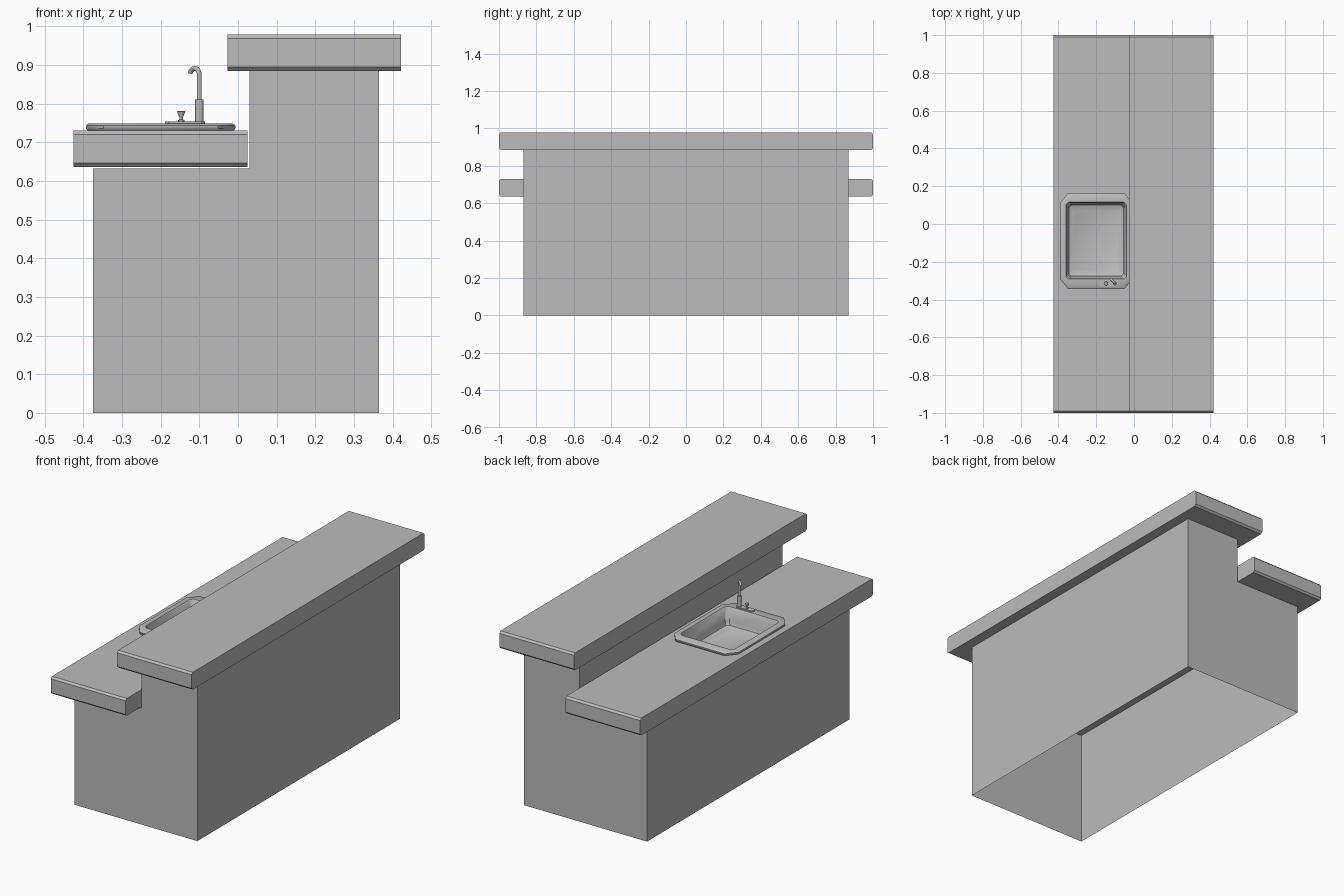
import bpy, bmesh, math
from mathutils import Vector

cube = bpy.data.objects.get("Cube")
if cube:
    bpy.data.objects.remove(cube, do_unlink=True)

grey = bpy.data.materials.new("plain_grey")
grey.use_nodes = True
grey.diffuse_color = (0.5, 0.5, 0.5, 1)
grey.node_tree.nodes["Principled BSDF"].inputs["Base Color"].default_value = (0.5, 0.5, 0.5, 1)


def finish(name, bm, smooth=False, normals=True):
    if normals:
        bmesh.ops.recalc_face_normals(bm, faces=bm.faces)
    mesh = bpy.data.meshes.new(name)
    bm.to_mesh(mesh)
    bm.free()
    mesh.materials.append(grey)
    obj = bpy.data.objects.new(name, mesh)
    bpy.context.collection.objects.link(obj)
    if smooth:
        bpy.ops.object.select_all(action='DESELECT')
        obj.select_set(True)
        bpy.context.view_layer.objects.active = obj
        bpy.ops.object.shade_smooth_by_angle(angle=math.radians(40))
    return obj


def loft(name, rings, cap_start=False, cap_end=False, smooth=True):
    """Skin a list of equal-length point rings."""
    bm = bmesh.new()
    rows = [[bm.verts.new(p) for p in ring] for ring in rings]
    n = len(rows[0])
    for a, b in zip(rows, rows[1:]):
        for i in range(n):
            j = (i + 1) % n
            bm.faces.new((a[i], a[j], b[j], b[i]))
    if cap_start:
        bm.faces.new(rows[0][::-1])
    if cap_end:
        bm.faces.new(rows[-1])
    # rings run anticlockwise, so the winding already faces outward
    return finish(name, bm, smooth, normals=False)


def cut_rect(cx, cy, hx, hy, cut_x, cut_y, z):
    """Rectangle with cut corners, anticlockwise."""
    pts = [(hx, cut_y - hy), (hx, hy - cut_y), (hx - cut_x, hy), (cut_x - hx, hy),
           (-hx, hy - cut_y), (-hx, cut_y - hy), (cut_x - hx, -hy), (hx - cut_x, -hy)]
    return [Vector((cx + x, cy + y, z)) for x, y in pts]


def circle(centre, radius, u=Vector((1, 0, 0)), v=Vector((0, 1, 0)), n=16):
    return [centre + radius * (math.cos(t) * u + math.sin(t) * v)
            for t in (2 * math.pi * i / n for i in range(n))]


def turned(name, x, y, profile):
    rings = [circle(Vector((x, y, z)), r) for r, z in profile]
    return loft(name, rings, True, True)


def countertop(name, x0, x1, z0, z1, c=0.01):
    """Slab whose two short ends have chamfered edges."""
    half = [(1, z0 + c), (1, z1 - c), (1 - c, z1)]
    section = half + [(-y, z) for y, z in half[::-1]] + [(c - 1, z0), (1 - c, z0)]
    rings = [[Vector((x, y, z)) for y, z in section] for x in (x0, x1)]
    return loft(name, rings, True, True, False)


# Stepped cabinet shell, open underneath
low, high, step = 0.632, 0.884, 0.03
left, right, depth = -0.375, 0.365, 0.87
outline = [(right, 0), (right, high), (step, high), (step, low), (left, low), (left, 0)]
bm = bmesh.new()
front, back = [[bm.verts.new((x, y, z)) for x, z in outline] for y in (-depth, depth)]
for i in range(5):
    bm.faces.new((front[i], back[i], back[i + 1], front[i + 1]))
bm.faces.new(front)
bm.faces.new(back[::-1])
finish("cabinet_base", bm)

# Worktops
countertop("upper_countertop", -0.027, 0.422, 0.884, 0.978)
lower = countertop("lower_countertop", -0.425, 0.025, 0.636, 0.73)

# Opening for the basin
sx, sy = -0.2, -0.0885
cutter = loft("sink_cutter", [cut_rect(sx, sy, 0.168, 0.212, 0.02, 0.02, z) for z in (0.6, 0.8)],
              True, True, False)
boolean = lower.modifiers.new("sink_opening", 'BOOLEAN')
boolean.object = cutter
boolean.operation = 'DIFFERENCE'
boolean.solver = 'EXACT'
bpy.context.view_layer.objects.active = lower
bpy.ops.object.modifier_apply(modifier=boolean.name)
bpy.data.objects.remove(cutter, do_unlink=True)

# Sink: raised rim with cut corners, then basin
oy = -0.09
loft("sink", [
    cut_rect(sx, oy, 0.188, 0.25, 0.045, 0.055, 0.729),
    cut_rect(sx, oy, 0.193, 0.255, 0.045, 0.055, 0.735),
    cut_rect(sx, oy, 0.193, 0.255, 0.045, 0.055, 0.743),
    cut_rect(sx, oy, 0.187, 0.249, 0.043, 0.053, 0.748),
    cut_rect(sx, sy, 0.161, 0.204, 0.015, 0.015, 0.748),
    cut_rect(sx, sy, 0.157, 0.2, 0.015, 0.015, 0.742),
    cut_rect(sx, sy, 0.152, 0.195, 0.015, 0.015, 0.672),
    cut_rect(sx, sy, 0.145, 0.188, 0.015, 0.015, 0.655),
    cut_rect(sx, sy, 0.125, 0.168, 0.015, 0.015, 0.645),
], cap_end=True)

# Tap: mounting plate, body, hooked spout and handle
ty, tx, hx = -0.315, -0.1, -0.147
loft("tap_plate", [cut_rect(-0.137, ty, 0.052, 0.015, 0.01, 0.01, z) for z in (0.747, 0.754)],
     True, True, False)
turned("tap_body", tx, ty, [(0.011, 0.753), (0.011, 0.81)])

out, up = Vector((-1, 1, 0)).normalized(), Vector((0, 0, 1))
side = up.cross(out)
bend = 0.017
base = Vector((tx, ty, 0.8))
crown = Vector((tx, ty, 0.874)) + out * bend
stations = [(base, up)]
for k in range(11):
    t = math.radians(16.5 * k)
    stations.append((crown + bend * (up * math.sin(t) - out * math.cos(t)),
                     up * math.cos(t) + out * math.sin(t)))
loft("tap_spout", [circle(p, 0.0062, side, d.cross(side), 12) for p, d in stations], True, True)

turned("tap_handle", hx, ty, [(0.008, 0.753), (0.008, 0.757), (0.0045, 0.759),
                              (0.0045, 0.764), (0.0105, 0.779), (0.009, 0.781)])
